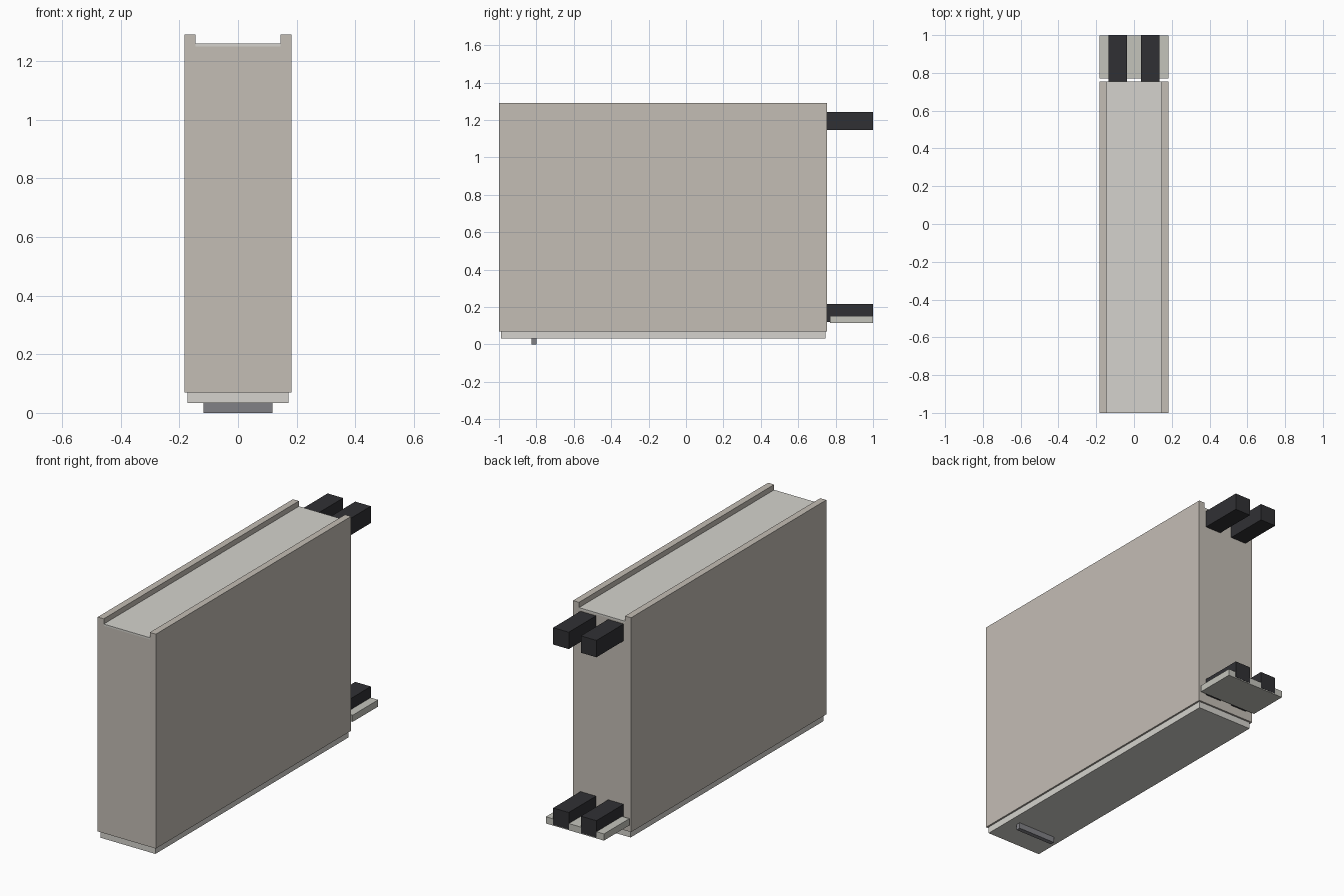
import bpy
import bmesh

if "Cube" in bpy.data.objects:
    bpy.data.objects.remove(bpy.data.objects["Cube"])


def material(name, rgb):
    m = bpy.data.materials.new(name)
    m.diffuse_color = (*rgb, 1)
    m.use_nodes = True
    m.node_tree.nodes["Principled BSDF"].inputs["Base Color"].default_value = m.diffuse_color
    return m


BEIGE = material("warm_grey", (0.55, 0.51, 0.46))
LIGHT = material("light_grey", (0.66, 0.65, 0.61))
PLATE = material("plate_grey", (0.55, 0.55, 0.50))
BLACK = material("black", (0.03, 0.03, 0.034))
STEEL = material("mid_grey", (0.22, 0.22, 0.24))


def extrude_profile(name, points, y0, y1, mat):
    """Extrude an x-z outline from y0 to y1."""
    bm = bmesh.new()
    face = bm.faces.new([bm.verts.new((x, y0, z)) for x, z in points])
    ext = bmesh.ops.extrude_face_region(bm, geom=[face])
    verts = [g for g in ext["geom"] if isinstance(g, bmesh.types.BMVert)]
    bmesh.ops.translate(bm, verts=verts, vec=(0, y1 - y0, 0))
    bmesh.ops.recalc_face_normals(bm, faces=bm.faces)
    mesh = bpy.data.meshes.new(name)
    bm.to_mesh(mesh)
    bm.free()
    mesh.materials.append(mat)
    obj = bpy.data.objects.new(name, mesh)
    bpy.context.collection.objects.link(obj)
    return obj


def box(name, x0, x1, y0, y1, z0, z1, mat):
    return extrude_profile(name, [(x0, z0), (x1, z0), (x1, z1), (x0, z1)], y0, y1, mat)


# Main cabinet with a shallow channel along its top
W, C = 0.183, 0.145
extrude_profile("cabinet_body",
                [(-W, 0.07), (W, 0.07), (W, 1.29), (C, 1.29),
                 (C, 1.25), (-C, 1.25), (-C, 1.29), (-W, 1.29)],
                -1.0, 0.755, BEIGE)
box("top_panel", -C, C, -1.0, 0.755, 1.25, 1.26, LIGHT)

# Recessed base and the small foot bar beneath it
box("base_plinth", -0.173, 0.173, -0.99, 0.745, 0.033, 0.07, LIGHT)
box("foot_bar", -0.118, 0.118, -0.825, -0.80, 0.0, 0.033, STEEL)

# Rear shelf plate, with a narrow gap to the cabinet
box("rear_plate", -W, W, 0.77, 0.999, 0.115, 0.153, PLATE)

# Two pairs of rear prongs
for level, z in (("lower", 0.12), ("upper", 1.146)):
    for side, x in (("left", -0.136), ("right", 0.038)):
        box(f"{level}_prong_{side}", x, x + 0.098, 0.755, 1.0, z, z + 0.096, BLACK)
